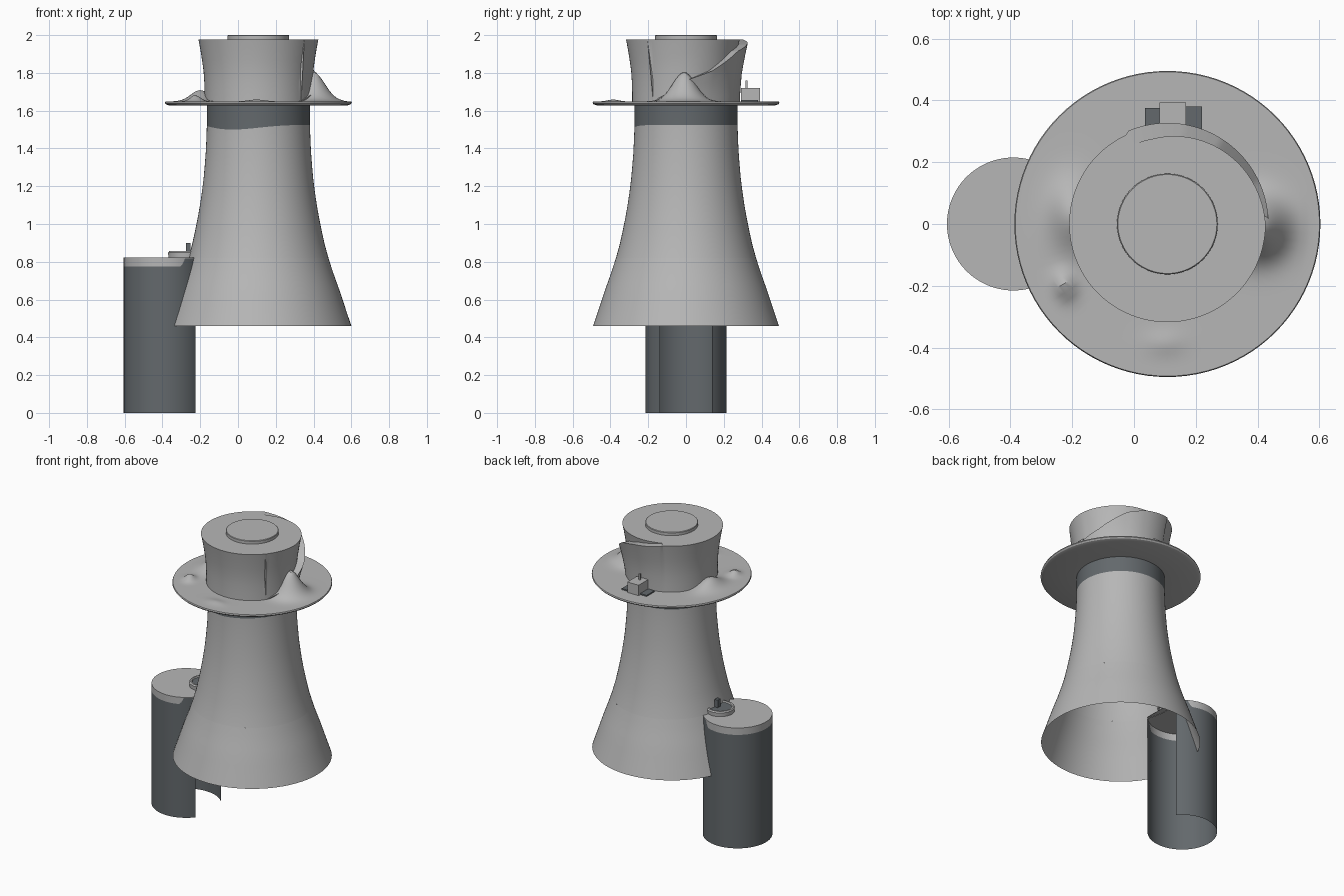
import bpy, math
from math import sin, cos, pi, exp, radians

if "Cube" in bpy.data.objects:
    bpy.data.objects.remove(bpy.data.objects["Cube"])

CX = 0.108           # tower axis
SX, SR = -0.39, 0.215  # side tank axis and radius
N = 96


def material(name, rgb):
    m = bpy.data.materials.new(name)
    m.diffuse_color = (*rgb, 1)
    m.use_nodes = True
    m.node_tree.nodes["Principled BSDF"].inputs["Base Color"].default_value = m.diffuse_color
    return m


GREY = material("light grey", (0.47, 0.47, 0.47))
SLATE = material("slate grey", (0.125, 0.14, 0.15))


def make(name, verts, faces, mats, rule=None, angle=30):
    me = bpy.data.meshes.new(name)
    me.from_pydata(verts, [], faces)
    me.update()
    ob = bpy.data.objects.new(name, me)
    bpy.context.collection.objects.link(ob)
    for m in mats:
        me.materials.append(m)
    if rule:
        for p in me.polygons:
            p.material_index = rule(p.index)
    bpy.ops.object.select_all(action='DESELECT')
    ob.select_set(True)
    bpy.context.view_layer.objects.active = ob
    bpy.ops.object.shade_smooth_by_angle(angle=radians(angle))
    return ob


def grid(name, rows, cols, point, mats, closed=True, rule=None, cap=False, angle=30):
    """Surface from point(row, column); rows run upwards, columns counter-clockwise."""
    w = cols if closed else cols + 1
    verts = [point(i, j) for i in range(rows) for j in range(w)]
    faces = []
    for i in range(rows - 1):
        for j in range(cols):
            k = (j + 1) % w
            faces.append((i * w + j, i * w + k, (i + 1) * w + k, (i + 1) * w + j))
    if cap:
        faces.append(tuple(range((rows - 1) * w, rows * w)))
    return make(name, verts, faces, mats, rule, angle)


def lathe(name, profile, x, y, mats, cols=64, **kw):
    def pt(i, j):
        a = 2 * pi * j / cols
        r, z = profile[i]
        return (x + r * cos(a), y + r * sin(a), z)
    return grid(name, len(profile), cols, pt, mats, **kw)


def box(name, x0, x1, y0, y1, z0, z1, mat):
    v = [(x, y, z) for x in (x0, x1) for y in (y0, y1) for z in (z0, z1)]
    f = [(0, 1, 3, 2), (4, 6, 7, 5), (0, 4, 5, 1), (2, 3, 7, 6), (0, 2, 6, 4), (1, 5, 7, 3)]
    return make(name, v, f, [mat])


def interp(table, t):
    for (a, u), (b, v) in zip(table, table[1:]):
        if t <= b:
            return u + (v - u) * max(0, (t - a) / (b - a))
    return table[-1][1]


# Flared tower wall; the lower part is notched around the side tank
WALL = [(0.46, 0.492), (0.55, 0.462), (0.65, 0.429), (0.75, 0.393), (0.865, 0.357),
        (1.0, 0.327), (1.13, 0.304), (1.25, 0.289), (1.37, 0.279), (1.5, 0.273), (1.64, 0.273)]
D = CX - SX


def lower_wall(i, j):
    z = 0.46 + 0.36 * i / 8
    r = interp(WALL, z)
    a = math.acos((r * r + D * D - SR * SR) / (2 * r * D))
    t = pi + a + (2 * pi - 2 * a) * j / N
    return (CX + r * cos(t), r * sin(t), z)


grid("tower_lower_wall", 9, N, lower_wall, [GREY], closed=False)


def upper_wall(i, j):
    t = 2 * pi * j / N
    d = abs((t - radians(240) + pi) % (2 * pi) - pi)
    edge = 1.525 - 0.025 * exp(-(d / 0.75) ** 2)     # wavy lower edge of the neck band
    z = 0.82 + (edge - 0.82) * i / 10 if i <= 10 else edge + (1.64 - edge) * (i - 10) / 2
    r = interp(WALL, z)
    return (CX + r * cos(t), r * sin(t), z)


grid("tower_upper_wall", 13, N, upper_wall, [GREY, SLATE],
     rule=lambda f: 1 if f >= 10 * N else 0)

# Side tank: shell open on the tower side, with a light rim band and a lid
OPEN = math.acos(0.165 / SR)


def tank_point(i, j):
    t = OPEN + (2 * pi - 2 * OPEN) * j / 72
    x = SX + SR * cos(t)
    band = 0.775 + 0.043 * min(1, max(0, (x + 0.31) / 0.03)) ** 2
    return (x, SR * sin(t), (0, band, 0.822)[i])


grid("side_tank", 3, 72, tank_point, [SLATE, GREY], closed=False, cap=True,
     rule=lambda f: 1 if f >= 72 else 0)

# Hatch on the tank lid
lathe("hatch", [(0.088, 0.822), (0.09, 0.848), (0.084, 0.856), (0.074, 0.856), (0.07, 0.848)],
      -0.28, 0.03, [GREY, SLATE], cols=40, cap=True, rule=lambda f: 1 if f >= 160 else 0)
box("hatch_handle", -0.275, -0.252, 0.02, 0.05, 0.845, 0.9, SLATE)

# Brim plate with sculpted mounds on its top: x, y, height, spread x, spread y
MOUNDS = [(0.40, -0.01, 0.155, 0.085, 0.085), (-0.20, 0.03, 0.06, 0.07, 0.10),
          (-0.225, -0.20, 0.035, 0.035, 0.04), (0.10, -0.385, 0.010, 0.06, 0.04)]


def brim_top(i, j):
    t = 2 * pi * j / N
    r = 0.492 - 0.242 * i / 24
    x, y = CX + r * cos(t), r * sin(t)
    fade = min(1, (0.492 - r) / 0.05)
    z = 1.649 + fade * sum(h * exp(-((x - a) / p) ** 2 - ((y - b) / q) ** 2)
                           for a, b, h, p, q in MOUNDS)
    return (x, y, z)


grid("brim_top", 25, N, brim_top, [GREY])
lathe("brim_underside", [(0.25, 1.627), (0.47, 1.627), (0.488, 1.633), (0.495, 1.641), (0.492, 1.649)],
      CX, 0, [GREY], cols=N)

# Crown: flared drum with a ramp winding down its back right side
FLARE = [(1.64, 0.285), (1.72, 0.285), (1.8, 0.289), (1.88, 0.300), (1.94, 0.310), (1.98, 0.318)]
RAMP = [(-38, 1.65), (-15, 1.70), (0, 1.76), (25, 1.81), (57, 1.915), (80, 1.95), (115, 1.978)]


def crown_point(i, j):
    deg = -90 + 360 * j / 144
    t = radians(deg)
    on = -38 < deg < 115
    h = interp(RAMP, deg) if on else 1.978
    s = min(1, max(0, deg / 100)) if on else 0
    out = interp(FLARE, h)
    if on:
        out = max(out, 0.285 + 0.042 * min(1, (deg + 38) / 40, (115 - deg) / 10 + 0.75))
    if i <= 6:                                       # wall below the ramp
        f = i / 6
        z = 1.64 + (h - 1.64) * f
        r = interp(FLARE, z) + (out - interp(FLARE, h)) * f
    else:                                            # ramp tread, then wall above it
        f = (i - 7) / 3
        z = h + (1.978 - h) * f
        r = interp(FLARE, z) - 0.038 * s
    return (CX + r * cos(t), r * sin(t), z)


grid("crown", 11, 144, crown_point, [GREY], cap=True)
lathe("crown_cap", [(0.163, 1.976), (0.163, 1.997), (0.16, 2.0)], CX, 0, [GREY], cap=True)

# Small equipment box on the back of the brim, on a dark pad
box("pad_left", 0.035, 0.085, 0.29, 0.375, 1.645, 1.657, SLATE)
box("pad_right", 0.165, 0.22, 0.29, 0.38, 1.645, 1.657, SLATE)
box("equipment_box", 0.083, 0.168, 0.29, 0.393, 1.645, 1.72, GREY)
box("box_post", 0.12, 0.13, 0.315, 0.325, 1.715, 1.76, GREY)
